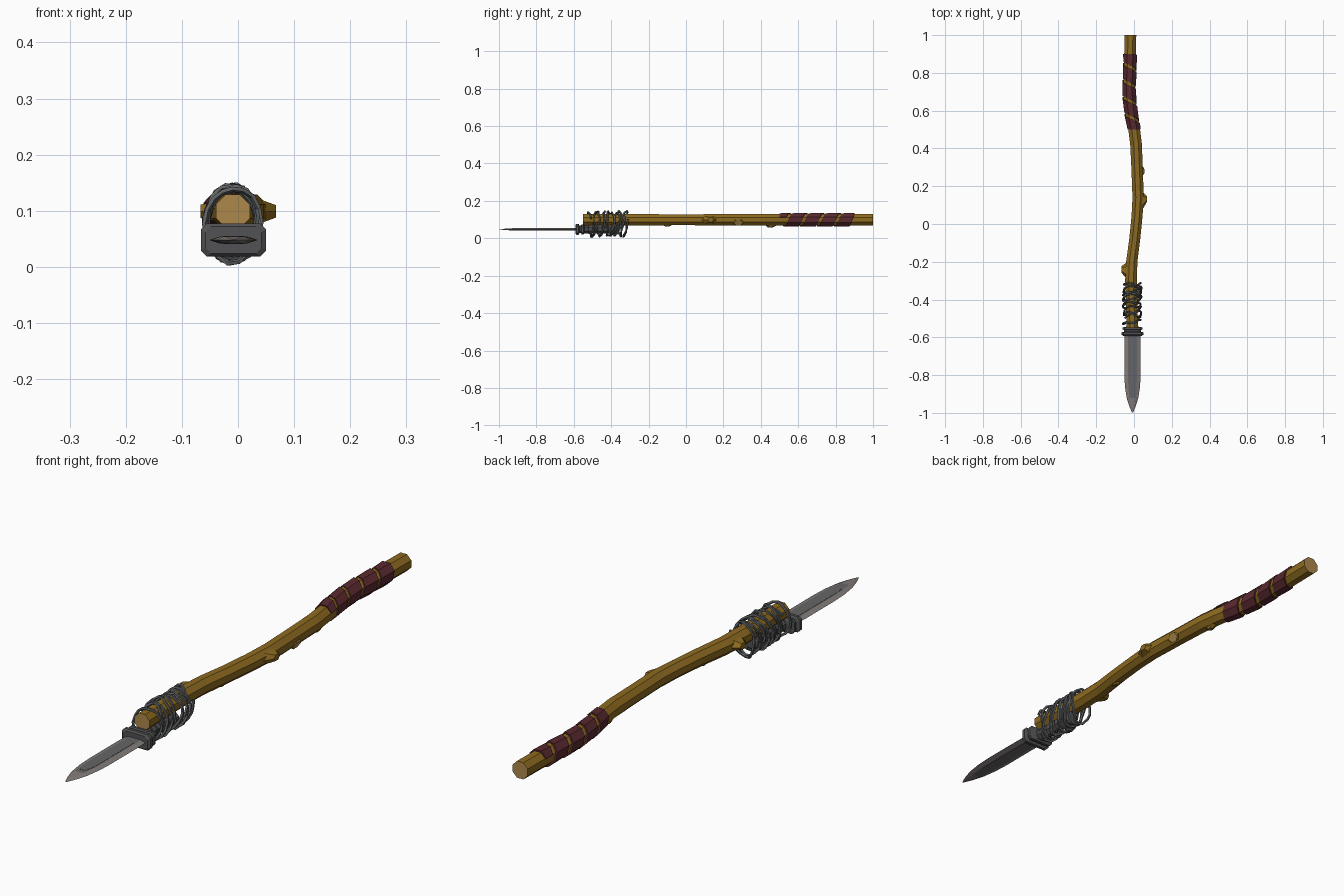
import bpy, bmesh, math, random
from mathutils import Vector

if "Cube" in bpy.data.objects:
    bpy.data.objects.remove(bpy.data.objects["Cube"])

random.seed(4)
TAU = 2 * math.pi


def mat(name, col):
    m = bpy.data.materials.new(name)
    m.diffuse_color = (*col, 1)
    m.use_nodes = True
    m.node_tree.nodes["Principled BSDF"].inputs["Base Color"].default_value = m.diffuse_color
    return m


WOOD = mat("wood", (0.27, 0.145, 0.014))
CUT = mat("cut wood", (0.42, 0.25, 0.07))
CLOTH = mat("maroon cloth", (0.10, 0.022, 0.028))
STEEL = mat("blade steel", (0.13, 0.13, 0.135))
EDGE = mat("sharpened edge", (0.22, 0.195, 0.185))
DARK = mat("dark metal", (0.085, 0.085, 0.09))
WIRE = mat("wire", (0.12, 0.125, 0.13))


def loft(name, rings, mats, rule=None, smooth=False, cap=True):
    """Skin a list of closed rings of points; rule(face) picks the material slot."""
    bm = bmesh.new()
    vs = [[bm.verts.new(p) for p in r] for r in rings]
    n = len(rings[0])
    for a, b in zip(vs, vs[1:]):
        for i in range(n):
            bm.faces.new((a[i], a[(i + 1) % n], b[(i + 1) % n], b[i]))
    if cap:
        bm.faces.new(vs[0])
        bm.faces.new(vs[-1])
    bmesh.ops.remove_doubles(bm, verts=bm.verts, dist=1e-5)
    bmesh.ops.recalc_face_normals(bm, faces=bm.faces)
    bm.normal_update()
    for f in bm.faces:
        f.smooth = smooth
        if rule:
            f.material_index = rule(f)
    me = bpy.data.meshes.new(name)
    bm.to_mesh(me)
    bm.free()
    ob = bpy.data.objects.new(name, me)
    bpy.context.collection.objects.link(ob)
    for m in mats:
        me.materials.append(m)
    return ob


# Crooked octagonal shaft: (y, centre x, radius)
PATH = [(-0.55, -0.009, .031), (-0.42, -0.012, .031), (-0.3, -0.016, .032), (-0.2, -0.012, .031),
        (-0.08, 0.004, .030), (0.04, 0.016, .030), (0.14, 0.022, .031), (0.3, 0.016, .031),
        (0.42, 0.011, .032), (0.5, 0.001, .032), (0.6, -0.018, .032), (0.7, -0.027, .032),
        (0.82, -0.022, .032), (1.0, -0.019, .032)]
ZC = 0.099


def centre(y):
    for (y0, x0, _), (y1, x1, _) in zip(PATH, PATH[1:]):
        if y <= y1:
            return x0 + (x1 - x0) * (y - y0) / (y1 - y0)
    return PATH[-1][1]


def ring(y, x, z, rx, rz, n=8):
    return [(x + rx * math.cos(TAU * (i + .5) / n), y, z + rz * math.sin(TAU * (i + .5) / n))
            for i in range(n)]


loft("shaft", [ring(y, x, ZC, r * 1.05, r * 1.05) for y, x, r in PATH], [WOOD, CUT],
     lambda f: 1 if abs(f.normal.y) > .9 else 0)


# Branch stubs: tapered six-sided lumps leaning out of the shaft
def knot(name, y, ang, reach, base, tip, lean=0.0, cutface=False):
    d = Vector((math.cos(ang), 0, math.sin(ang)))
    s = Vector((-d.z, 0, d.x))
    c = Vector((centre(y), y, ZC))
    rings = []
    for dist, r, wide, sh in ((.015, base, .5, 0), (.028, base * .8, .5, lean * .4), (reach, tip, .8, lean)):
        rings.append([c + d * dist + Vector((0, r * math.cos(TAU * i / 6) + sh, 0))
                      + s * r * wide * math.sin(TAU * i / 6) for i in range(6)])
    loft(name, rings, [WOOD, CUT],
         lambda f: 1 if cutface and f.normal.dot(d) > .95 else 0)


knot("right_knot", 0.12, 0, .047, .052, .016, .012)
knot("left_knot", -0.25, math.pi, .053, .05, .017, .01)
knot("lower_knot", 0.46, -math.pi / 2, .041, .04, .012, -.01)
knot("trimmed_twig", 0.28, -.5, .034, .04, .024, 0, True)
knot("small_knot", -0.1, -math.pi / 2, .035, .03, .01)

# Cloth strip wound helically round the grip, squared off at both ends
Y0, Y1, PITCH, WIDTH = 0.5, 0.9, 0.09, 0.071
strip = []
steps = int((Y1 - Y0) / PITCH * 8)
for k in range(steps + 1):
    y = Y0 + PITCH * k / 8
    a = TAU * (k + .5) / 8
    lo, hi = max(Y0, y - WIDTH / 2), min(Y1, y + WIDTH / 2)
    strip.append([(centre(q) + r * math.cos(a), q, ZC + r * math.sin(a))
                  for q, r in ((lo, .03), (lo, .0375), (hi, .040), (hi, .03))])
loft("cloth_wrap", strip, [CLOTH])

# Blade: flattened hexagonal section tapering to a point
BX, BZ = -0.008, 0.048
BLADE = [(-0.575, .041), (-0.63, .043), (-0.80, .043), (-0.86, .040), (-0.92, .031), (-0.965, .017), (-0.998, .003)]
rings = []
for y, w in BLADE:
    i, t = w * .55, .0065 * min(1, w / .03)
    rings.append([(BX + x, y, BZ + z) for x, z in
                  ((w, 0), (i, t), (-i, t), (-w, 0), (-i, -t), (i, -t))])
loft("blade", rings, [STEEL, EDGE],
     lambda f: 1 if abs(f.calc_center_median().x - BX) > .006 or f.calc_center_median().y < -.93 else 0)


# Fuller plates set on both blade faces
for s, nm in ((1, "upper_fuller"), (-1, "lower_fuller")):
    loft(nm, [[(BX + x * w, y, BZ + s * z) for x, z in ((1, .004), (1, .0072), (-1, .0072), (-1, .004))]
              for y, w in ((-0.62, .019), (-0.86, .019), (-0.9, .01))], [STEEL])


# Guard: chamfered plates, thinner between
def plate(y, hx, hz, c=.01):
    pts = [(hx, hz - c), (hx - c, hz), (c - hx, hz), (-hx, hz - c),
           (-hx, c - hz), (c - hx, -hz), (hx - c, -hz), (hx, c - hz)]
    return [(BX + x, y, BZ + z) for x, z in pts]


loft("guard", [plate(-.592, .050, .024), plate(-.586, .058, .029), plate(-.574, .058, .029),
               plate(-.570, .044, .020), plate(-.562, .044, .020), plate(-.558, .053, .027),
               plate(-.548, .053, .027), plate(-.543, .03, .02)], [DARK])

# Ridged knife handle with pommel
prof = [(-.545, .020)]
for k in range(6):
    y = -.54 + k * .025
    prof += [(y, .025), (y + .017, .025), (y + .02, .021), (y + .024, .021)]
prof += [(-.388, .028), (-.372, .028), (-.366, .022)]
loft("knife_handle", [ring(y, BX, BZ, r * 1.05, r) for y, r in prof], [DARK])


# Tangled binding wire
def tube(name, pts, r, n=5):
    rings = []
    for k, p in enumerate(pts):
        t = (pts[min(k + 1, len(pts) - 1)] - pts[max(k - 1, 0)]).normalized()
        u = t.cross(Vector((0, 1, 0.01))).normalized()
        v = t.cross(u)
        rings.append([p + r * (u * math.cos(TAU * i / n) + v * math.sin(TAU * i / n)) for i in range(n)])
    loft(name, rings, [WIRE])


def coil(name, ya, yb, turns, phase, tilt, rx, rz):
    pts = []
    n = int(turns * 16)
    for k in range(n + 1):
        f = k / n
        a = phase + TAU * turns * f
        j = 1 + .07 * math.sin(a * 2.37 + phase) - .04 * random.random()
        y = ya + (yb - ya) * f + tilt * math.cos(a * .93) + .006 * math.sin(a * 3.1)
        pts.append(Vector((-.010 + rx * j * math.cos(a), y, .077 + rz * j * math.sin(a))))
    tube(name, pts, .0052)


coil("wire_binding_a", -.53, -.30, 5, .4, .018, .048, .066)
coil("wire_binding_b", -.33, -.51, 4, 2.6, .022, .047, .067)
coil("wire_binding_c", -.40, -.34, 2, 4.2, .03, .049, .064)
